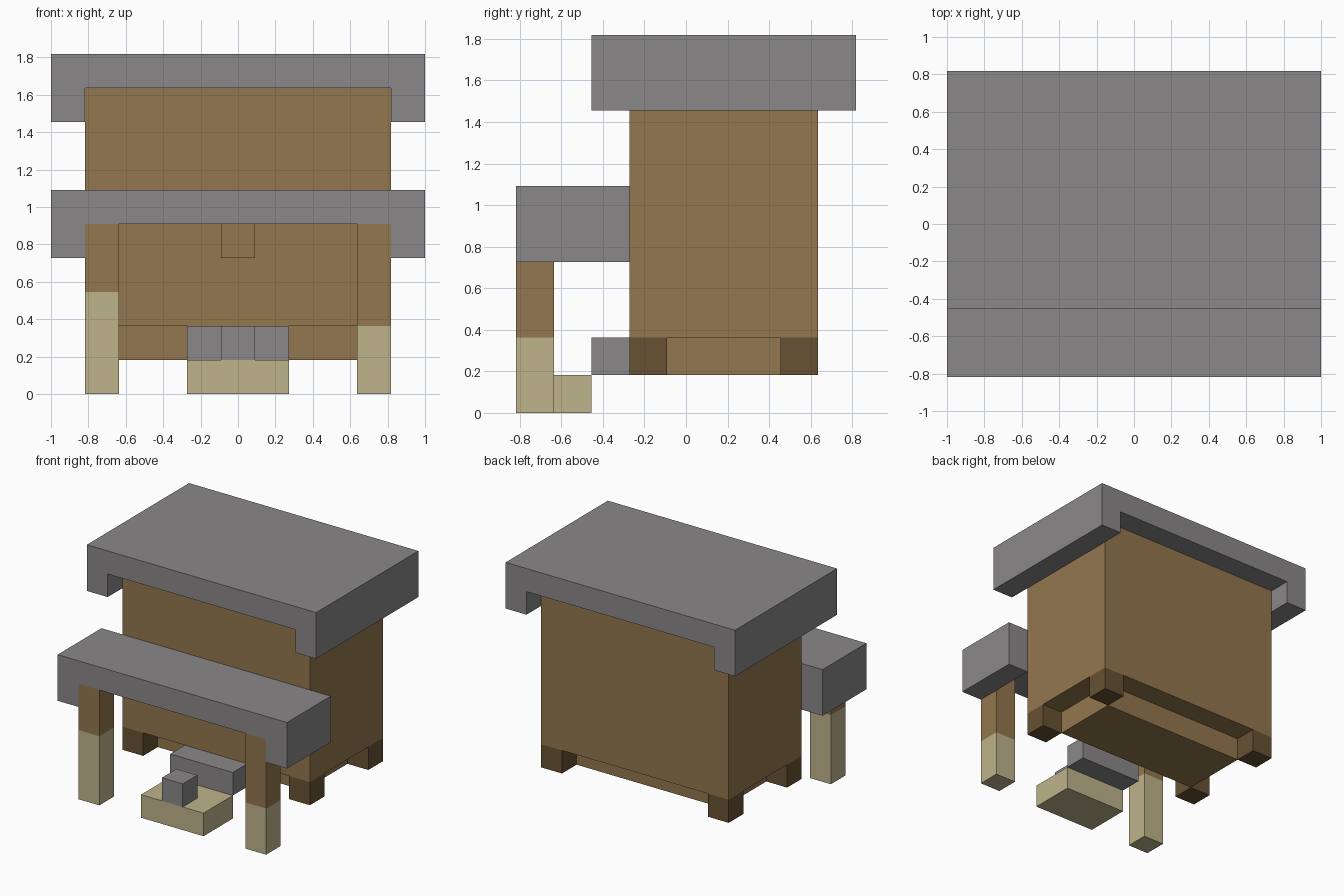
import bpy
import bmesh

U = 2 / 11  # one block; the model is 11 blocks wide

old = bpy.data.objects.get("Cube")
if old:
    bpy.data.objects.remove(old, do_unlink=True)


def material(name, rgb):
    linear = [((c / 255 + 0.055) / 1.055) ** 2.4 for c in rgb] + [1]
    mat = bpy.data.materials.new(name)
    mat.use_nodes = True
    mat.diffuse_color = linear
    bsdf = mat.node_tree.nodes["Principled BSDF"]
    bsdf.inputs["Base Color"].default_value = linear
    bsdf.inputs["Roughness"].default_value = 0.9
    return mat


STONE = material("grey stone", (138, 135, 136))
WOOD = material("brown wood", (147, 119, 78))
DARK = material("dark wood", (103, 81, 51))
PALE = material("pale plaster", (190, 179, 139))


def add_object(name, bm, mat):
    bmesh.ops.recalc_face_normals(bm, faces=bm.faces)
    mesh = bpy.data.meshes.new(name)
    bm.to_mesh(mesh)
    bm.free()
    mesh.materials.append(mat)
    obj = bpy.data.objects.new(name, mesh)
    bpy.context.collection.objects.link(obj)
    return obj


def box(name, mat, x, y, z):
    """Box from (low, high) ranges in blocks."""
    bm = bmesh.new()
    bmesh.ops.create_cube(bm, size=1)
    for v in bm.verts:
        v.co = [r[1 if c > 0 else 0] * U for c, r in zip(v.co, (x, y, z))]
    return add_object(name, bm, mat)


def roof(name, y, z):
    """Slab with a lip hanging down along both sides, extruded front to back."""
    half = [(4.5, z + 1), (4.5, z), (5.5, z), (5.5, z + 2)]
    profile = half + [(-px, pz) for px, pz in reversed(half)]
    bm = bmesh.new()
    face = bm.faces.new([bm.verts.new((px * U, y[0] * U, pz * U)) for px, pz in profile])
    new = bmesh.ops.extrude_face_region(bm, geom=[face])["geom"]
    verts = [g for g in new if isinstance(g, bmesh.types.BMVert)]
    bmesh.ops.translate(bm, verts=verts, vec=(0, (y[1] - y[0]) * U, 0))
    return add_object(name, bm, STONE)


# House body with its inset floor
box("house_body", WOOD, (-4.5, 4.5), (-1.5, 3.5), (2, 9))
box("floor_base", WOOD, (-3.5, 3.5), (-0.5, 2.5), (1, 2))

# Feet under the corners, porch posts with pale lower parts
for side, x, pale_top in (("left", (3.5, 4.5), 2), ("right", (-4.5, -3.5), 3)):
    for end, y in (("front", (-1.5, -0.5)), ("back", (2.5, 3.5))):
        box(f"{end}_{side}_foot", DARK, x, y, (1, 2))
    box(f"{side}_post_base", PALE, x, (-4.5, -3.5), (0, pale_top))
    box(f"{side}_post", WOOD, x, (-4.5, -3.5), (pale_top, 5))

# Roofs
roof("main_roof", (-2.5, 4.5), 8)
roof("porch_roof", (-4.5, -1.5), 4)

# Front wall block under the porch
box("wall_block", WOOD, (-0.5, 0.5), (-2.5, -1.5), (4, 5))

# Steps
box("lower_step", PALE, (-1.5, 1.5), (-4.5, -2.5), (0, 1))
box("upper_step", STONE, (-1.5, 1.5), (-2.5, -1.5), (1, 2))
box("step_block", STONE, (-0.5, 0.5), (-4.5, -3.5), (1, 2))
